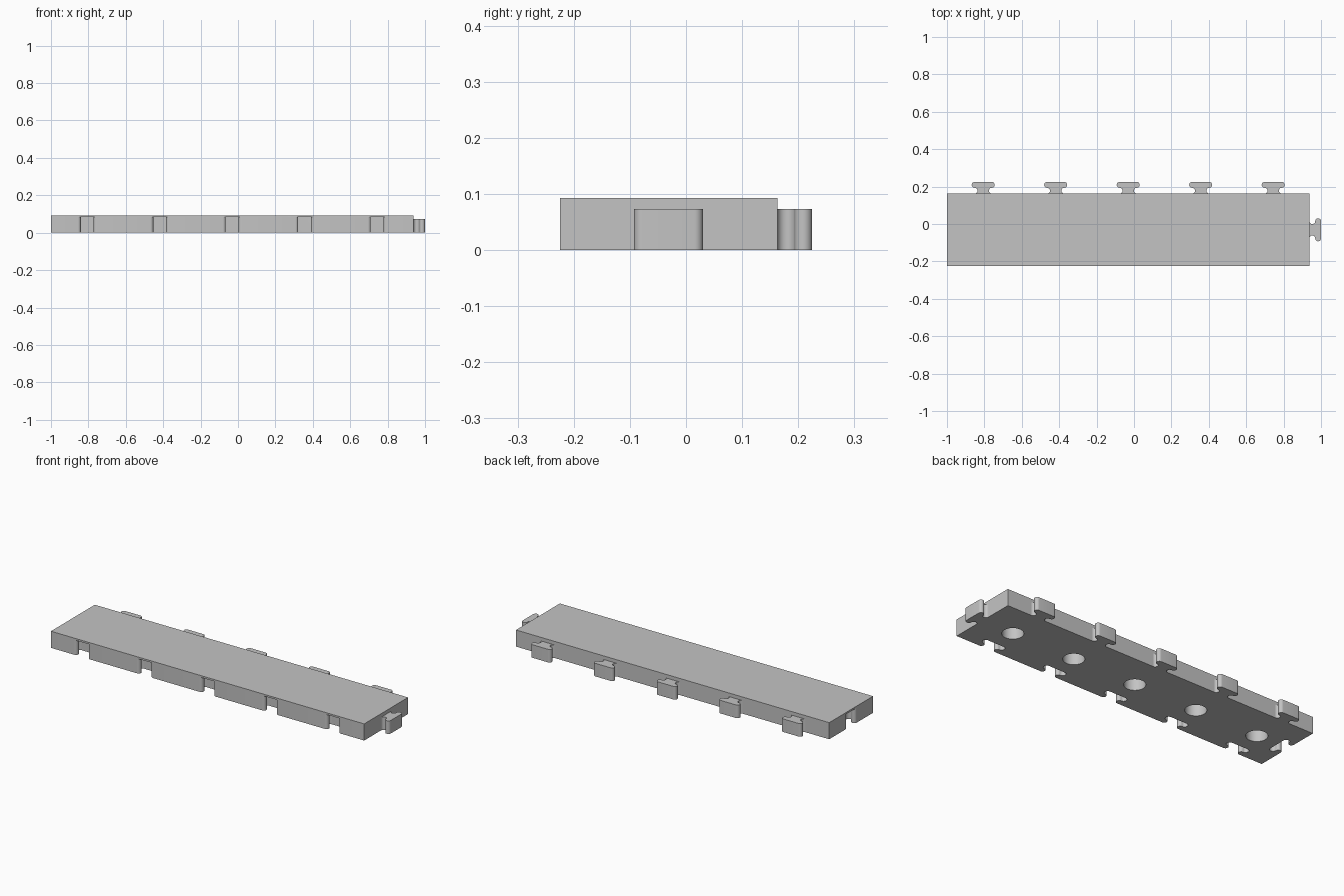
import bpy, bmesh
from math import cos, sin, pi, radians
from mathutils import Matrix, Vector

if "Cube" in bpy.data.objects:
    bpy.data.objects.remove(bpy.data.objects["Cube"])

COUNT = 5
R = 0.0155                      # edge radius of the connectors
CELL = (2 - 4 * R) / COUNT      # square pitch of the plate
HEIGHT = 0.093
TAB_HEIGHT = 0.073
SOCKET_HEIGHT = 0.083
X0, Y0 = -1.0, -(CELL + 4 * R) / 2
X1, Y1 = X0 + COUNT * CELL, Y0 + CELL
MID_Y = (Y0 + Y1) / 2
CENTRES = [X0 + CELL * (i + 0.5) for i in range(COUNT)]

grey = bpy.data.materials.new("light grey")
grey.use_nodes = True
colour = (0.55, 0.55, 0.55, 1)
grey.diffuse_color = colour
grey.node_tree.nodes["Principled BSDF"].inputs["Base Color"].default_value = colour


def make_object(name, bm):
    bmesh.ops.recalc_face_normals(bm, faces=bm.faces)
    mesh = bpy.data.meshes.new(name)
    bm.to_mesh(mesh)
    bm.free()
    mesh.materials.append(grey)
    obj = bpy.data.objects.new(name, mesh)
    bpy.context.collection.objects.link(obj)
    return obj


def smooth(obj):
    bpy.ops.object.select_all(action="DESELECT")
    obj.select_set(True)
    bpy.context.view_layer.objects.active = obj
    bpy.ops.object.shade_smooth_by_angle(angle=radians(35))


def arc(cx, cy, r, start, end, steps=16):
    angles = [start + (end - start) * i / steps for i in range(steps + 1)]
    return [(cx + r * cos(a), cy + r * sin(a)) for a in angles]


def connector_outline(gap=0.0, lip=0.0):
    """T shape pointing to +y: concave neck, then round-ended head."""
    cx = 0.046 + gap
    side = [(cx, -lip)] if lip else []
    side += arc(cx, R, R, -pi / 2, -3 * pi / 2)
    side += arc(cx, 3 * R + gap / 2, R + gap / 2, -pi / 2, pi / 2)[1:]
    return side + [(-x, y) for x, y in reversed(side)]


def add_prism(bm, outline, place, z0, z1):
    verts = [bm.verts.new(place @ Vector((x, y, z0))) for x, y in outline]
    base = bm.faces.new(verts)
    top = bmesh.ops.extrude_face_region(bm, geom=[base], use_keep_orig=True)
    moved = [g for g in top["geom"] if isinstance(g, bmesh.types.BMVert)]
    bmesh.ops.translate(bm, verts=moved, vec=(0, 0, z1 - z0))


def at(x, y, turn=0.0):
    return Matrix.Translation((x, y, 0)) @ Matrix.Rotation(turn, 4, "Z")


# Plate
bm = bmesh.new()
add_prism(bm, [(X0, Y0), (X1, Y0), (X1, Y1), (X0, Y1)], Matrix(), 0, HEIGHT)
plate = make_object("plate", bm)

# Sockets along the front and one end, and round holes underneath
bm = bmesh.new()
socket = connector_outline(gap=0.004, lip=0.01)
for x in CENTRES:
    add_prism(bm, socket, at(x, Y0), -0.02, SOCKET_HEIGHT)
    add_prism(bm, arc(0, 0, 0.054, 0, 2 * pi, 48)[:-1], at(x, MID_Y), -0.02, SOCKET_HEIGHT)
add_prism(bm, socket, at(X0, MID_Y, -pi / 2), -0.02, SOCKET_HEIGHT)
cutter = make_object("socket_cutter", bm)
cutter.hide_render = True

cut = plate.modifiers.new("sockets", "BOOLEAN")
cut.operation = "DIFFERENCE"
cut.solver = "EXACT"
cut.object = cutter
bpy.context.view_layer.objects.active = plate
bpy.ops.object.modifier_apply(modifier=cut.name)
bpy.data.objects.remove(cutter)
smooth(plate)

# Tabs along the back and the other end
places = [("back_tab_%d" % (i + 1), at(x, Y1)) for i, x in enumerate(CENTRES)]
places.append(("end_tab", at(X1, MID_Y, -pi / 2)))
for name, place in places:
    bm = bmesh.new()
    add_prism(bm, connector_outline(), place, 0, TAB_HEIGHT)
    smooth(make_object(name, bm))
